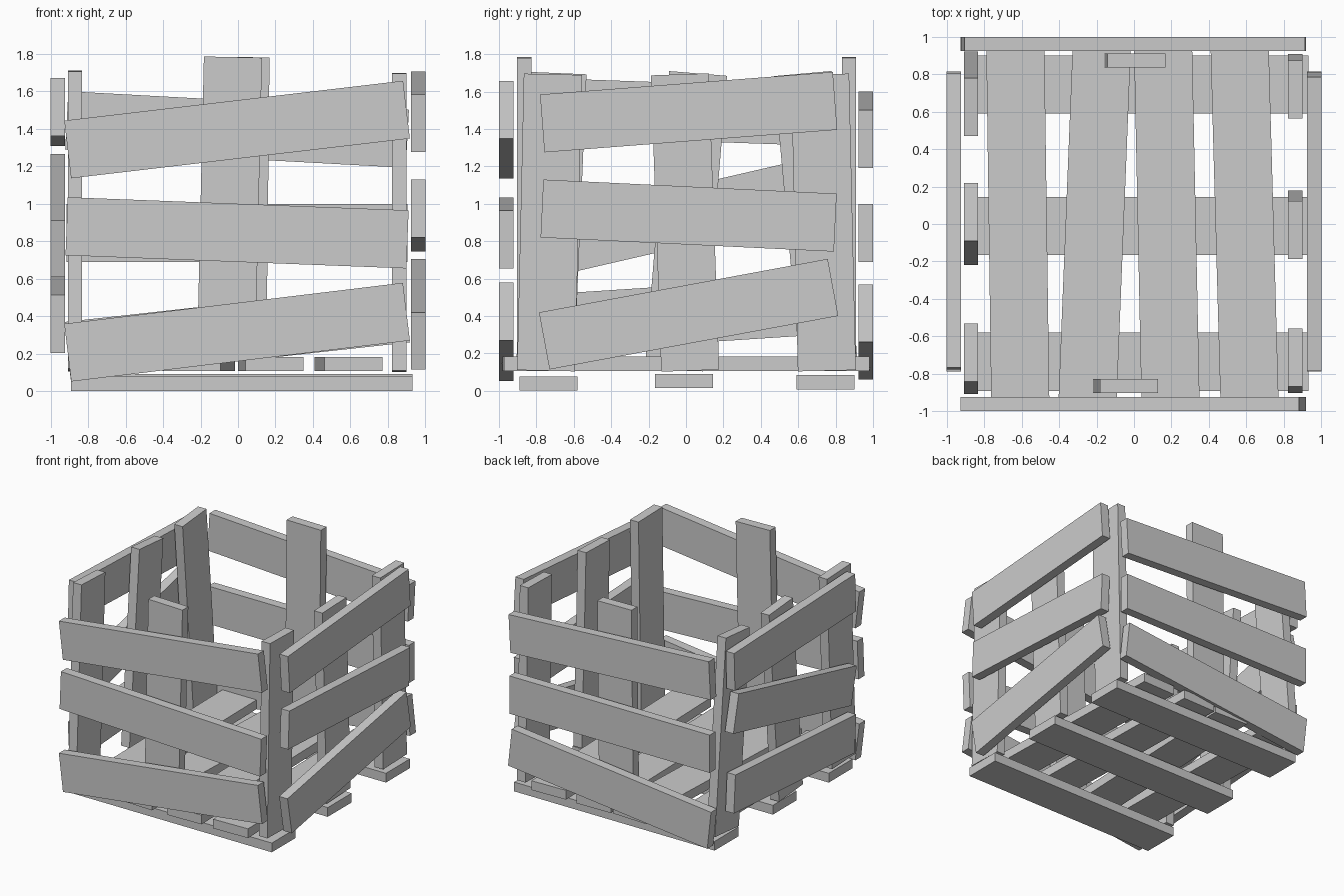
import bpy
from math import radians
from mathutils import Matrix, Vector

if "Cube" in bpy.data.objects:
    bpy.data.objects.remove(bpy.data.objects["Cube"])

X, Y, Z = Vector((1, 0, 0)), Vector((0, 1, 0)), Vector((0, 0, 1))
PLANES = {'xz': (X, Z), 'yz': (Y, Z), 'xy': (X, Y)}
WIDTH, THICK = 0.31, 0.076


def board(name, plane, centre, length, angle):
    """Plank lying in a plane, its length turned by angle from the first axis."""
    u, v = PLANES[plane]
    a = radians(angle)
    rot = Matrix.Rotation(a, 3, u.cross(v))
    u, v = rot @ u, rot @ v
    n = u.cross(v)
    basis = Matrix((u, v, n)).transposed().to_4x4()
    bpy.ops.mesh.primitive_cube_add(size=1)
    ob = bpy.context.object
    ob.name = name
    ob.data.transform(basis @ Matrix.Diagonal((length, WIDTH, THICK, 1)))
    ob.location = centre


# Runners under the floor
for i, (y, z) in enumerate([(-0.735, 0.039), (-0.01, 0.053), (0.745, 0.046)], 1):
    board(f"runner_{i}", 'xy', (0.02, y, z), 1.82, 0)

# Floor boards, each a little skewed
for i, (x, lean) in enumerate([(-0.62, -0.8), (-0.21, 2.3), (0.175, -1.2), (0.59, -1.6)], 1):
    board(f"floor_board_{i}", 'xy', (x, 0, 0.145), 1.955, 90 - lean)

# Upright posts inside the two sides
for side, x, z, posts in [
    ("left", -0.87, 0.907, [(-0.72, 2.4), (0, 4.7), (0.695, -5.1)]),
    ("right", 0.86, 0.9, [(-0.73, 1.3), (-0.005, -2), (0.735, -1.3)]),
]:
    for i, (y, lean) in enumerate(posts, 1):
        board(f"{side}_post_{i}", 'yz', (x, y, z), 1.585, 90 - lean)

# Single posts inside the front and back
board("front_post", 'xz', (-0.045, -0.865, 0.99), 1.585, 88.7)
board("back_post", 'xz', (0.005, 0.872, 0.99), 1.585, 89.4)

# Slats on the front and back
for side, y, angles in [("front", -0.961, (6.7, -2.2, 6.9)), ("back", 0.961, (-3.1, 0, 6.3))]:
    for i, (z, angle) in enumerate(zip((1.396, 0.845, 0.315), angles), 1):
        board(f"{side}_slat_{i}", 'xz', (-0.005, y, z), 1.82, angle)

# Slats on the left and right
for side, x, angles in [("left", -0.962, (-2, 13, 3.7)), ("right", 0.962, (4.4, -2.75, 10.5))]:
    for i, (z, angle) in enumerate(zip((1.49, 0.937, 0.41), angles), 1):
        board(f"{side}_slat_{i}", 'yz', (x, 0.014, z), 1.57, angle)
